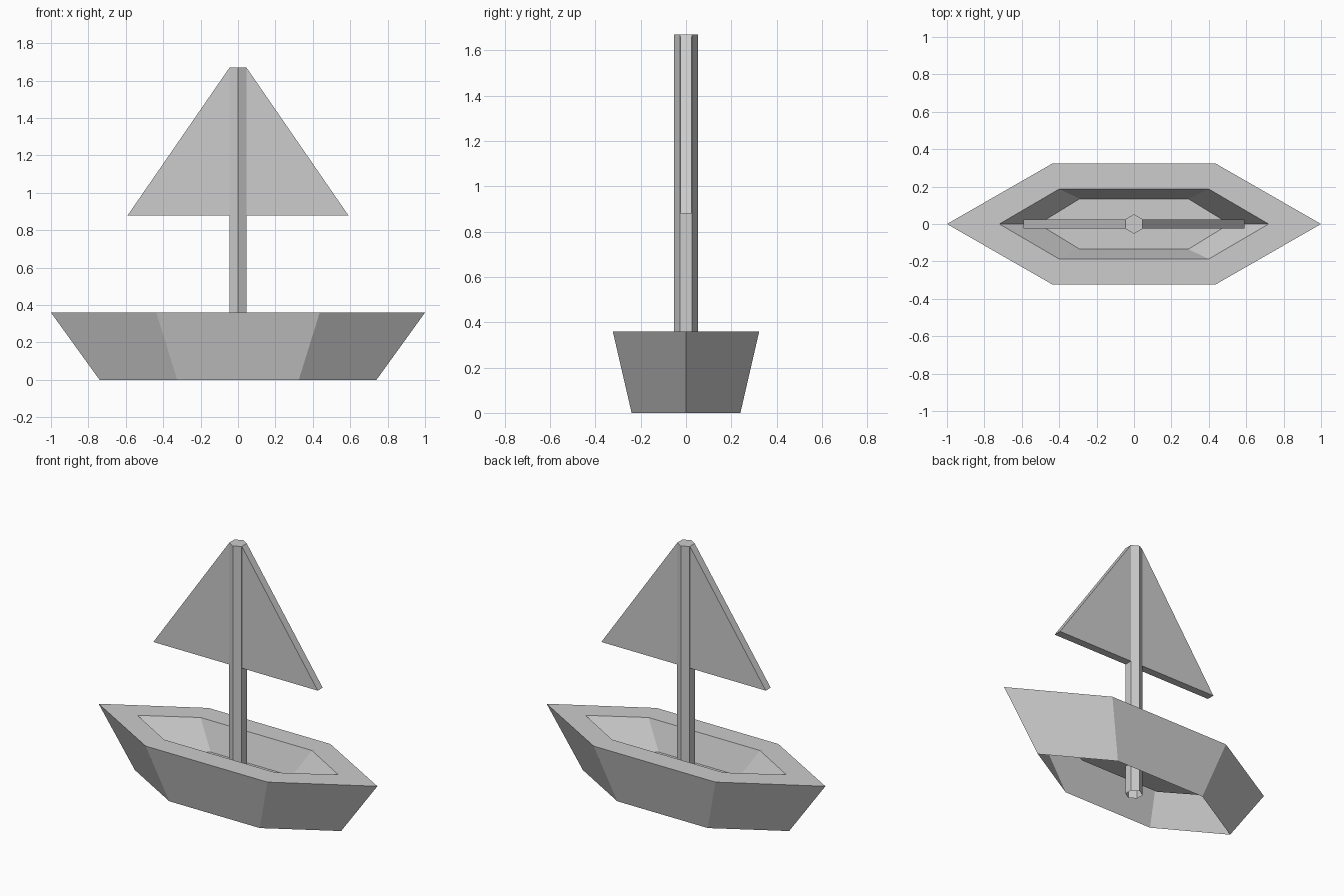
import bpy
import bmesh
from math import sin, cos, pi

cube = bpy.data.objects.get("Cube")
if cube:
    bpy.data.objects.remove(cube, do_unlink=True)

# One plain grey for the whole boat
grey = bpy.data.materials.new("light_grey")
grey.use_nodes = True
colour = (0.604, 0.604, 0.604, 1)
grey.diffuse_color = colour
grey.node_tree.nodes["Principled BSDF"].inputs["Base Color"].default_value = colour


def loft(name, rings, cap_start=False, cap_end=False):
    """Join matching rings of points with quads, with optional end caps."""
    bm = bmesh.new()
    loops = [[bm.verts.new(p) for p in ring] for ring in rings]
    n = len(loops[0])
    for a, b in zip(loops, loops[1:]):
        for i in range(n):
            j = (i + 1) % n
            bm.faces.new((a[i], a[j], b[j], b[i]))
    if cap_start:
        bm.faces.new(loops[0][::-1])
    if cap_end:
        bm.faces.new(loops[-1])
    mesh = bpy.data.meshes.new(name)
    bm.to_mesh(mesh)
    bm.free()
    mesh.materials.append(grey)
    obj = bpy.data.objects.new(name, mesh)
    bpy.context.collection.objects.link(obj)
    return obj


def hull_ring(tip, shoulder, width, z):
    """Long pointed hexagon, counter-clockwise from the +x tip."""
    return [(tip, 0, z), (shoulder, width, z), (-shoulder, width, z),
            (-tip, 0, z), (-shoulder, -width, z), (shoulder, -width, z)]


# Hull: open underside, flared sides, flat deck, then a sunken well with a floor
loft("hull", [
    hull_ring(0.74, 0.325, 0.24, 0),
    hull_ring(1.0, 0.437, 0.323, 0.36),
    hull_ring(0.72, 0.40, 0.187, 0.36),
    hull_ring(0.51, 0.29, 0.135, 0.185),
], cap_end=True)

# Mast: six-sided tube, closed at the top
radius, top = 0.052, 1.67
loft("mast", [
    [(radius * cos(pi / 6 + k * pi / 3), radius * sin(pi / 6 + k * pi / 3), z)
     for k in range(6)] for z in (0, top)
], cap_end=True)


# Sail: tapered slab through the mast
def sail_ring(half, z, t=0.025):
    return [(half, t, z), (-half, t, z), (-half, -t, z), (half, -t, z)]


loft("sail", [sail_ring(0.59, 0.88), sail_ring(0.045, top)],
     cap_start=True, cap_end=True)
